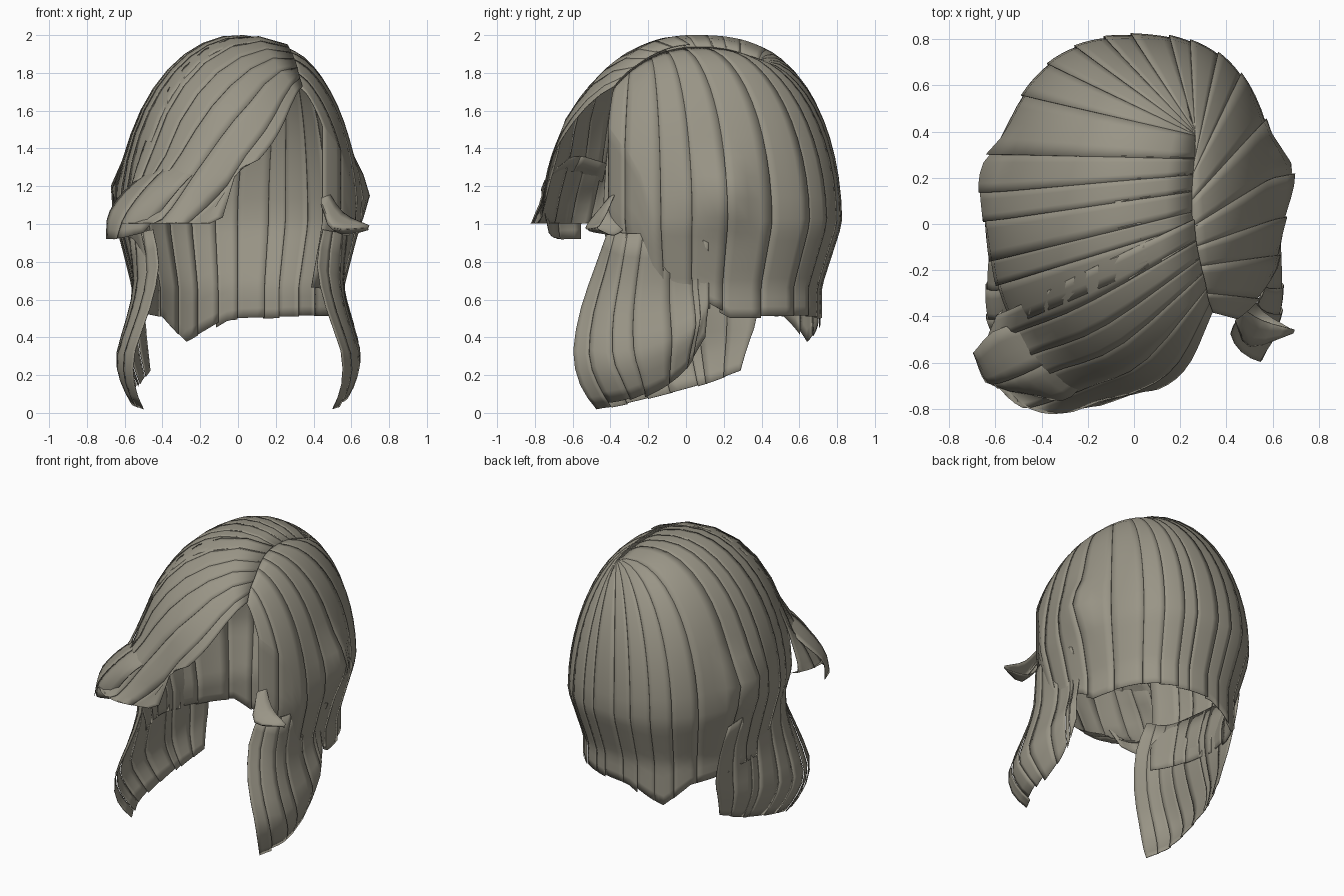
import bpy, bmesh, math, random
from mathutils import Vector

random.seed(4)
cube = bpy.data.objects.get("Cube")
if cube:
    bpy.data.objects.remove(cube)

hair = bpy.data.materials.new("ash_hair")
hair.use_nodes = True
colour = (0.32, 0.30, 0.24, 1)
hair.diffuse_color = colour
hair.node_tree.nodes["Principled BSDF"].inputs["Base Color"].default_value = colour
hair.node_tree.nodes["Principled BSDF"].inputs["Roughness"].default_value = 0.8

A, B, CY = 0.64, 0.79, 0.03    # head half-width, half-depth, centre


def table(x, keys):
    """Piecewise linear lookup."""
    for (x0, y0), (x1, y1) in zip(keys, keys[1:]):
        if x <= x1:
            return y0 + (y1 - y0) * (x - x0) / (x1 - x0)
    return keys[-1][1]


def spline(pts, t):
    """Smooth curve through the points, t from 0 to 1."""
    n = len(pts) - 1
    i = min(int(t * n), n - 1)
    f = t * n - i
    p1, p2 = pts[i], pts[i + 1]
    p0 = pts[i - 1] if i else p1 * 2 - p2
    p3 = pts[i + 2] if i + 2 <= n else p2 * 2 - p1
    return (p1 * 2 + (p2 - p0) * f + (p0 * 2 - p1 * 5 + p2 * 4 - p3) * f ** 2
            + (p1 * 3 - p0 - p2 * 3 + p3) * f ** 3) / 2


def across(c):
    """How far the head has narrowed at a fraction of its half-width."""
    return abs(c) ** (2.5 if c > 0 else 2)


def depth_power(c, back):
    """The back of the head is squarer than the front."""
    return 2.8 - c * c + 0.2 * c if back else 2


def dome(x, y):
    c, q = x / A, (y - CY) / B
    return 1 + math.sqrt(max(0, 1 - across(c) - abs(q) ** depth_power(c, q > 0)))


def build(name, surf, locks, rows, ragged=0.02, step=0.01):
    """Overlapping strips of hair laid over a surface surf(u, v)."""
    bm = bmesh.new()
    cols = 4
    edges = [(k + random.uniform(-0.3, 0.3) * (0 < k < locks)) / locks
             for k in range(locks + 1)]
    for u0, u1 in zip(edges, edges[1:]):
        tip = 1 - random.uniform(0, ragged)
        u1 = min(1, u1 + 0.08 / locks)
        grid = []
        for c in range(cols + 1):
            f = c / cols
            line = []
            for r in range(rows + 1):
                v = r / rows
                p = surf(u0 + (u1 - u0) * f, v * tip)
                out = Vector((p.x, p.y - CY, 0)).normalized()
                lift = step * (f - 0.5) * min(1, v * 2)
                line.append(bm.verts.new(p + out * lift))
            grid.append(line)
        for a, b in zip(grid, grid[1:]):
            for r in range(rows):
                bm.faces.new((a[r], a[r + 1], b[r + 1], b[r]))
    mesh = bpy.data.meshes.new(name)
    bm.to_mesh(mesh)
    bm.free()
    mesh.materials.append(hair)
    ob = bpy.data.objects.new(name, mesh)
    bpy.context.collection.objects.link(ob)
    shell = ob.modifiers.new("thickness", "SOLIDIFY")
    shell.thickness = 0.004
    shell.offset = 0
    bpy.ops.object.select_all(action="DESELECT")
    ob.select_set(True)
    bpy.context.view_layer.objects.active = ob
    bpy.ops.object.shade_smooth_by_angle(angle=math.radians(40))


def loft(name, columns, locks, rows=10, side=1, on_head=False, **kw):
    """Strips over a patch given by a few guide strands, optionally kept above the head."""
    guides = [[Vector((side * x, y, z)) for x, y, z in col] for col in columns]

    def surf(u, v):
        p = spline([spline(g, v) for g in guides], u)
        if on_head:
            p.z = max(p.z, dome(p.x, p.y) + 0.004)
        return p
    build(name, surf, locks, rows, **kw)


# Main cap: combed from the off-centre parting down to the uneven hem
PART = [(-36, -.38), (0, -.1), (40, .2), (80, .38), (140, .38), (180, .15), (216, -.1)]
HEM = [(-36, .64), (0, .62), (15, .5), (60, .5), (95, .49), (119, .35), (136, .5), (216, .6)]


def cap(u, v):
    az = -36 + 252 * u
    c, s = math.cos(math.radians(az)), math.sin(math.radians(az))
    reach = (1 - across(c)) ** (1 / depth_power(c, s > 0))
    wide = Vector((A * c, CY + B * math.copysign(reach, s), 1))
    wide *= 1 - 0.13 * max(0, (-14 - az) / 22)
    py = table(az, PART)
    start = Vector((0.25 + 0.35 * (py - 0.1) ** 2, py, 1))
    if v < 0.55:
        p = start.lerp(wide, math.sin(v / 0.55 * math.pi / 2))
        p.z = dome(p.x, p.y) - 0.015 * max(0, 1 - v * 10)
    else:
        p = wide
        top = dome(p.x, p.y)
        p.z = top - (top - table(az, HEM)) * (v - 0.55) / 0.45
        shrink = 1 - 0.13 * min(1, max(0, 1 - p.z) / 0.33)
        p.x *= shrink
        p.y *= shrink
    # Swell over each ear, fading slowly towards the face
    fade = 0.1 if p.y > 0.25 else 0.2
    p.x *= 1 + 0.12 * math.exp(-((p.y - .25) / fade) ** 2 - ((p.z - 1.17) / .15) ** 2)
    return p


build("hair_cap", cap, 20, 22)

# Fringe swept across the forehead to the right
loft("swept_fringe", [
    [(.26, .02, 1.91), (-.2, -.2, 1.89), (-.47, -.34, 1.48), (-.58, -.39, 1.15), (-.6, -.4, 1), (-.57, -.37, .86)],
    [(.27, -.08, 1.9), (-.2, -.35, 1.83), (-.47, -.46, 1.3), (-.59, -.5, 1.12), (-.64, -.53, .95), (-.61, -.49, .8)],
    [(.29, -.18, 1.88), (-.1, -.48, 1.74), (-.38, -.59, 1.32), (-.52, -.64, 1.12), (-.62, -.66, .93), (-.64, -.62, .73)],
    [(.31, -.26, 1.83), (0, -.58, 1.64), (-.24, -.68, 1.33), (-.38, -.74, 1.1), (-.52, -.77, .9), (-.54, -.7, .68)],
    [(.32, -.32, 1.77), (.14, -.61, 1.57), (-.05, -.72, 1.3), (-.22, -.77, 1.12), (-.37, -.82, .95), (-.45, -.74, .69)],
    [(.34, -.38, 1.69), (.24, -.6, 1.5), (.13, -.7, 1.28), (0, -.73, 1.1), (-.2, -.79, .95), (-.36, -.74, .8)],
], 6, 16, on_head=True)

# Curl flicking out over the fringe
loft("fringe_curl", [
    [(-.42, -.42, 1.32), (-.6, -.46, 1.18), (-.69, -.55, 1.05), (-.7, -.56, .92)],
    [(-.3, -.58, 1.36), (-.45, -.66, 1.22), (-.58, -.7, 1.05), (-.63, -.69, .92)],
    [(-.2, -.68, 1.3), (-.3, -.76, 1.2), (-.42, -.74, 1.05), (-.5, -.72, .95)],
], 2, 8)

# Long locks hanging in front of each shoulder
front = [(.45, -.41, .97), (.42, -.48, .78), (.47, -.56, .55), (.55, -.6, .32), (.55, -.56, .14), (.5, -.47, .01)]
middle = [(.56, -.3, .95), (.54, -.34, .7), (.58, -.37, .5), (.64, -.37, .3), (.62, -.32, .17), (.56, -.27, .05)]
left_rear = [(.61, 0, .95), (.56, -.02, .7), (.58, -.01, .55), (.62, 0, .42), (.6, -.02, .3), (.56, -.04, .18)]
left_end = [(.62, .12, .9), (.56, .12, .75), (.56, .12, .65), (.57, .12, .58), (.57, .11, .5), (.56, .1, .38)]
right_rear = [(.61, 0, .95), (.55, 0, .7), (.57, .01, .5), (.59, .03, .35), (.57, .05, .24), (.53, .07, .14)]
right_end = [(.58, .36, .9), (.53, .38, .7), (.49, .37, .5), (.48, .34, .4), (.47, .31, .31), (.46, .285, .22)]
loft("left_long_lock", [front, middle, left_rear, left_end], 7, ragged=.07)
loft("right_long_lock", [front, middle, right_rear, right_end], 8, side=-1)

# Flyaway tuft at the left temple
loft("left_tuft", [
    [(.46, -.36, 1.2), (.56, -.42, 1.06), (.7, -.46, .99)],
    [(.44, -.42, 1.1), (.5, -.53, .98), (.69, -.47, .98)],
    [(.5, -.3, 1), (.56, -.38, .94), (.69, -.46, .97)],
], 2, 6, step=.005)
